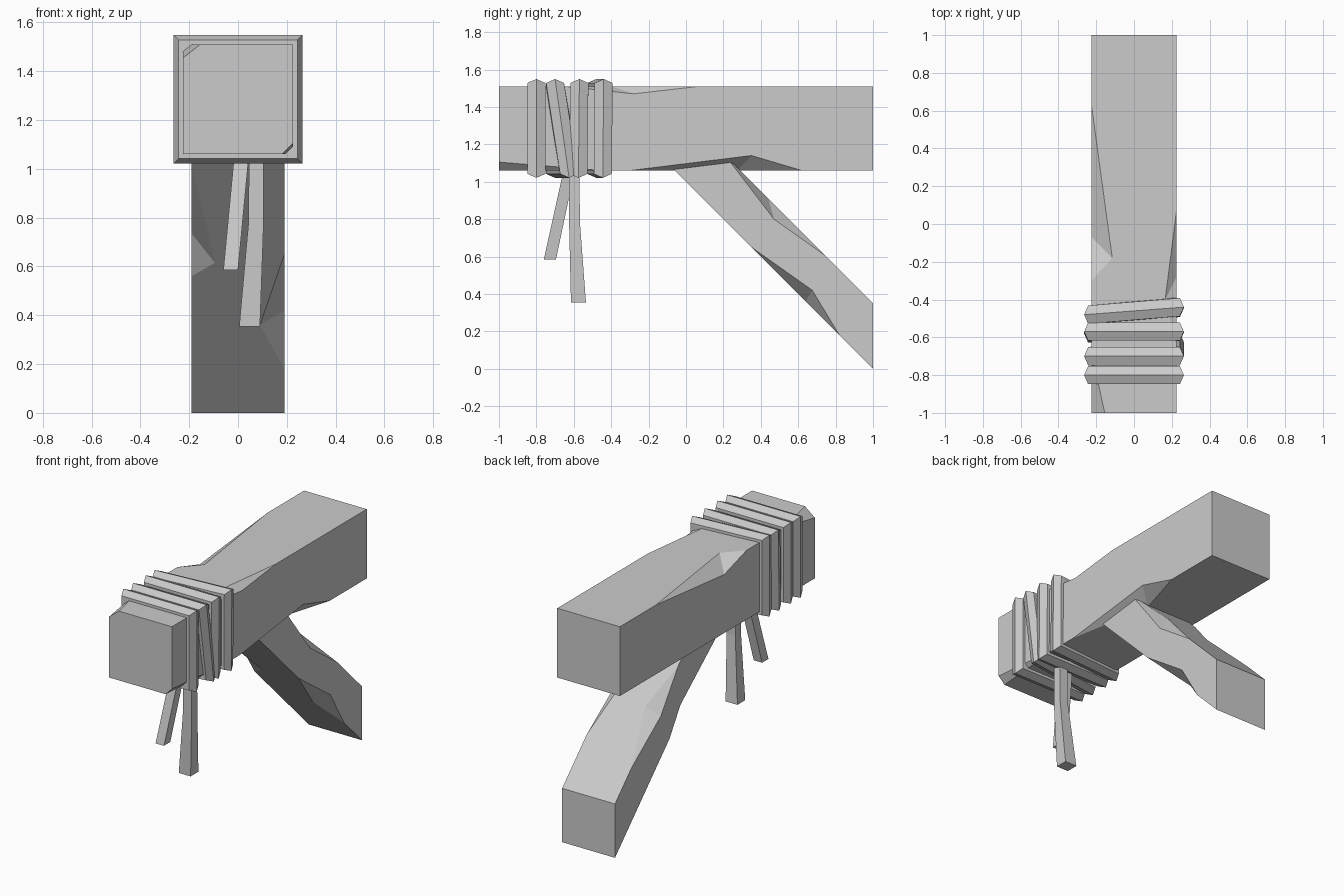
import bpy, bmesh
from mathutils import Vector

if "Cube" in bpy.data.objects:
    bpy.data.objects.remove(bpy.data.objects["Cube"])


def make(name, bm):
    bmesh.ops.recalc_face_normals(bm, faces=bm.faces)
    me = bpy.data.meshes.new(name)
    bm.to_mesh(me)
    bm.free()
    ob = bpy.data.objects.new(name, me)
    bpy.context.collection.objects.link(ob)
    return ob


def loft(name, sections, closed=False):
    """Join equal-sized point loops; cap the ends or close into a ring."""
    bm = bmesh.new()
    loops = [[bm.verts.new(p) for p in s] for s in sections]
    n = len(loops[0])
    for i in range(len(loops) if closed else len(loops) - 1):
        a, b = loops[i], loops[(i + 1) % len(loops)]
        for k in range(n):
            bm.faces.new((a[k], a[(k + 1) % n], b[(k + 1) % n], b[k]))
    if not closed:
        bm.faces.new(loops[0])
        bm.faces.new(loops[-1])
    return make(name, bm)


def chip(ob, x, a, b, p, q):
    """Hew a notch from a long edge: a, b, q are (y, z) on the side at x, p lies on the other face."""
    pts = [Vector((x, *a)), Vector((x, *b)), Vector(p), Vector((x, *q))]
    mid = (pts[2] + pts[3]) / 2
    bm = bmesh.new()
    v = [bm.verts.new(mid + (c - mid) * 2) for c in pts]
    for f in ((0, 1, 2), (0, 3, 1), (0, 2, 3), (1, 3, 2)):
        bm.faces.new([v[i] for i in f])
    cutter = make("chip_cutter", bm)
    cutter.hide_render = True
    mod = ob.modifiers.new("chip", 'BOOLEAN')
    mod.operation = 'DIFFERENCE'
    mod.solver = 'EXACT'
    mod.object = cutter
    bpy.context.view_layer.objects.active = ob
    bpy.ops.object.modifier_apply(modifier=mod.name)
    bpy.data.objects.remove(cutter)


# Horizontal beam with hewn edges
W, LO, HI = 0.225, 1.06, 1.51
beam = loft("beam", [[(-W, y, LO), (W, y, LO), (W, y, HI), (-W, y, HI)] for y in (-1, 1)])
chip(beam, -W, (0.63, HI), (-0.30, HI), (-0.115, -0.18, HI), (-0.07, 1.44))
chip(beam, W, (0.07, HI), (-0.65, HI), (0.165, -0.40, HI), (-0.28, 1.47))
chip(beam, W, (0.62, LO), (-0.30, LO), (0.12, 0.27, LO), (0.35, 1.14))
chip(beam, -W, (-1.5, HI), (-0.68, HI), (-0.155, -1, HI), (-1, 1.455))
chip(beam, W, (-1.5, LO), (-0.45, LO), (0.18, -1, LO), (-1, 1.105))

# Diagonal brace with hewn edges
B = 0.19
brace = loft("brace", [[(x, 1, 0), (x, 1, 0.35), (x, 0.15, 1.2), (x, -0.2, 1.2)] for x in (-B, B)])
chip(brace, B, (0.21, 1.14), (0.745, 0.605), (0.10, 0.44, 0.91), (0.47, 0.80))
chip(brace, B, (0.35, 0.65), (0.82, 0.18), (0.09, 0.64, 0.36), (0.675, 0.42))
chip(brace, -B, (-0.02, 1.02), (0.44, 0.56), (-0.095, 0.385, 0.615), (0.33, 0.735))
chip(brace, -B, (0.35, 1.00), (0.83, 0.52), (-0.10, 0.56, 0.79), (0.53, 0.74))

# Rope turns: ridged band around the beam, y given at each corner
band = [(-0.048, 0.20), (-0.048, 0.243), (0, 0.264), (0.048, 0.243), (0.048, 0.20)]
corners = [(1, 1), (1, -1), (-1, -1), (-1, 1)]
turns = [(-0.80, -0.80, -0.80, -0.80), (-0.70, -0.625, -0.70, -0.70),
         (-0.57, -0.575, -0.58, -0.57), (-0.44, -0.445, -0.48, -0.48)]
for i, ys in enumerate(turns):
    loft(f"rope_turn_{i + 1}",
         [[(sx * r, y + dy, 1.285 + sz * r) for dy, r in band]
          for (sx, sz), y in zip(corners, ys)], closed=True)


# Hanging rope ends: stations of (x0, x1, y0, y1, z)
def tail(name, stations):
    loft(name, [[(x0, y0, z), (x1, y0, z), (x1, y1, z), (x0, y1, z)]
                for x0, x1, y0, y1, z in stations])


tail("rope_end_short", [(-0.015, 0.045, -0.655, -0.595, 1.06), (-0.06, 0.0, -0.76, -0.695, 0.585)])
tail("rope_end_long", [(0.045, 0.105, -0.627, -0.57, 1.06), (0.043, 0.105, -0.625, -0.567, 0.78),
                       (0.005, 0.09, -0.615, -0.535, 0.355)])
